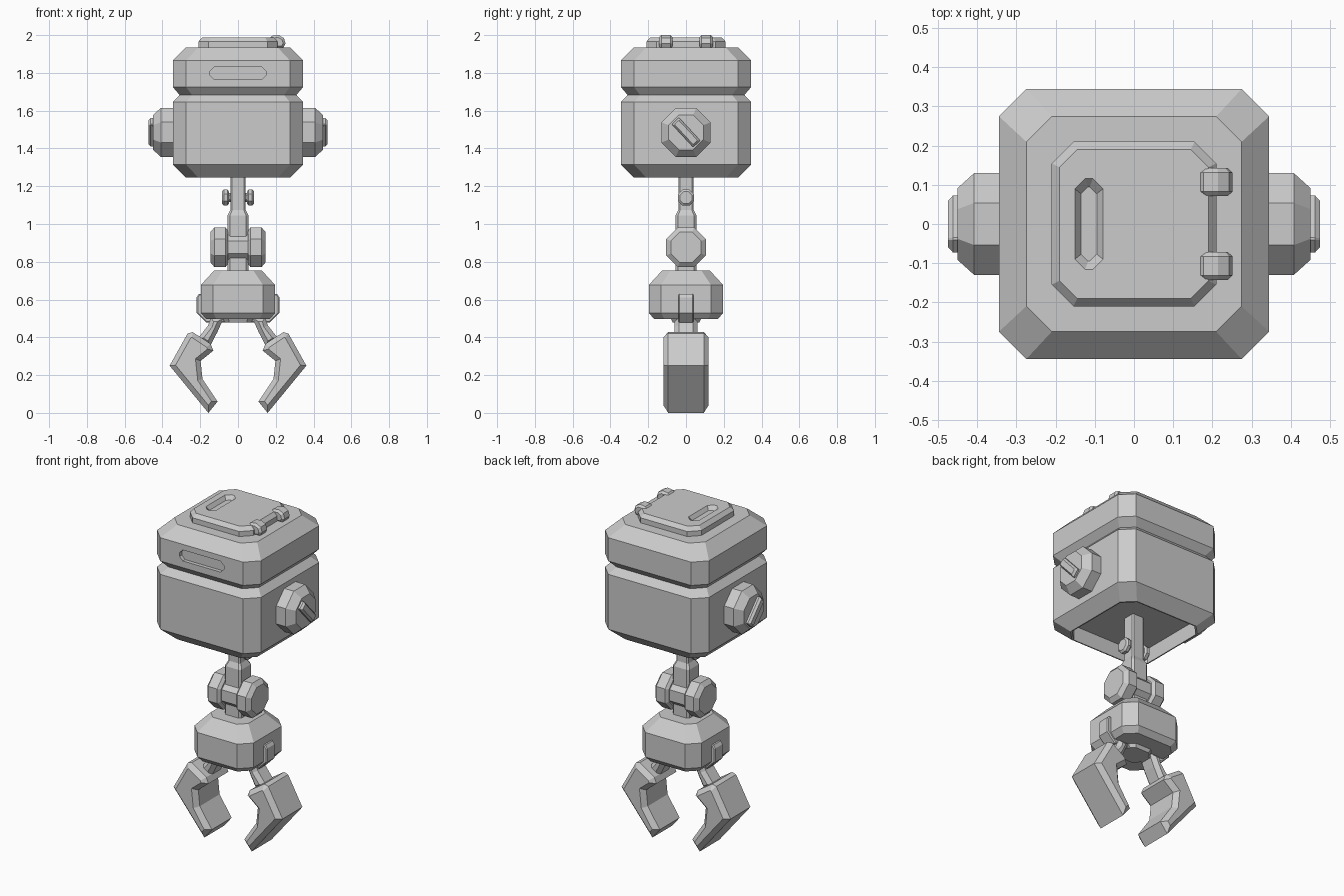
import bpy, bmesh, math
from mathutils import Matrix, Vector

cube = bpy.data.objects.get("Cube")
if cube:
    bpy.data.objects.remove(cube, do_unlink=True)

GREY = (0.6, 0.6, 0.6, 1.0)
mat = bpy.data.materials.new("light_grey")
mat.use_nodes = True
mat.diffuse_color = GREY
mat.node_tree.nodes["Principled BSDF"].inputs["Base Color"].default_value = GREY

FLIP = Matrix.Scale(-1, 4, Vector((1, 0, 0)))
ALONG_X = Matrix.Rotation(math.pi / 2, 4, 'Y')
ALONG_Y = Matrix.Rotation(math.pi / 2, 4, 'X')   # loft z -> -y, loft y -> z
REG = 2 - math.sqrt(2)                            # corner cut of a regular octagon


def finish(name, bm, matrix):
    """Turn a bmesh into a flat-shaded object."""
    bmesh.ops.transform(bm, matrix=matrix, verts=bm.verts)
    bmesh.ops.recalc_face_normals(bm, faces=bm.faces)
    me = bpy.data.meshes.new(name)
    bm.to_mesh(me)
    bm.free()
    me.materials.append(mat)
    ob = bpy.data.objects.new(name, me)
    bpy.context.collection.objects.link(ob)
    return ob


def loft(name, rings, matrix=Matrix()):
    """Stack cut-corner rectangles: (half x, half y, corner cut, z)."""
    bm = bmesh.new()
    prev = None
    for hx, hy, c, z in rings:
        pts = [(hx, c - hy), (hx, hy - c), (hx - c, hy), (c - hx, hy),
               (-hx, hy - c), (-hx, c - hy), (c - hx, -hy), (hx - c, -hy)]
        ring = [bm.verts.new((x, y, z)) for x, y in pts]
        if prev:
            for i in range(8):
                j = (i + 1) % 8
                bm.faces.new((prev[i], prev[j], ring[j], ring[i]))
        else:
            bm.faces.new(ring[::-1])
        prev = ring
    bm.faces.new(prev)
    return finish(name, bm, matrix)


def slab(name, profile, half, bevel, matrix=Matrix()):
    """Extrude an x-z outline to y = +-half and chamfer the rims."""
    bm = bmesh.new()
    a = [bm.verts.new((x, -half, z)) for x, z in profile]
    b = [bm.verts.new((x, half, z)) for x, z in profile]
    caps = [bm.faces.new(a), bm.faces.new(b[::-1])]
    n = len(a)
    for i in range(n):
        j = (i + 1) % n
        bm.faces.new((a[i], b[i], b[j], a[j]))
    bmesh.ops.recalc_face_normals(bm, faces=bm.faces)
    rims = list({e for f in caps for e in f.edges})
    bmesh.ops.bevel(bm, geom=rims, offset=bevel, segments=1, affect='EDGES')
    return finish(name, bm, matrix)


def cut(target, cutter):
    """Carve the cutter out of the target and discard it."""
    cutter.hide_render = True
    mod = target.modifiers.new("recess", 'BOOLEAN')
    mod.operation = 'DIFFERENCE'
    mod.solver = 'EXACT'
    mod.object = cutter
    bpy.context.view_layer.objects.active = target
    bpy.ops.object.modifier_apply(modifier=mod.name)
    bpy.data.objects.remove(cutter, do_unlink=True)


def octa(r, z):
    return (r, r, r * REG, z)


def sq(h, c, z):
    return (h, h, c, z)


# Housing with an open underside
body = loft("lower_housing", [sq(.275, .065, 1.245), sq(.345, .07, 1.315),
                              sq(.345, .07, 1.645), sq(.308, .065, 1.685)])
cut(body, loft("cavity_cutter", [sq(.268, .065, 1.2), sq(.268, .065, 1.335)]))

# Upper housing with a front slot
upper = loft("upper_housing", [sq(.308, .065, 1.682), sq(.345, .07, 1.725),
                               sq(.345, .07, 1.865), sq(.275, .065, 1.935)])
cut(upper, loft("slot_cutter", [(.147, .033, .022, -.022), (.147, .033, .022, .05)],
                Matrix.Translation((0, -.345, 1.798)) @ ALONG_Y))

# Lid with a grip recess
lid = loft("lid", [sq(.21, .055, 1.93), sq(.21, .055, 1.965), sq(.19, .045, 1.987)])
cut(lid, loft("grip_cutter", [(.02, .095, .018, 1.965), (.036, .116, .026, 1.987),
                              (.036, .116, .026, 2.02)],
              Matrix.Translation((-.115, 0, 0))))

# Lid hinges
HINGE = [(.16, 1.975), (.178, 1.996), (.215, 2.0), (.243, 1.985),
         (.252, 1.955), (.238, 1.93), (.16, 1.93)]
for label, y in (("back", .107), ("front", -.107)):
    slab(label + "_hinge", HINGE, .036, .012, Matrix.Translation((0, y, 0)))

# Side knobs with a tilted turn bar
for label, side in (("left", Matrix()), ("right", FLIP)):
    at = side @ Matrix.Translation((0, 0, 1.485)) @ ALONG_X
    loft(label + "_knob", [octa(.13, .33), octa(.13, .408), octa(.092, .45)], at)
    tilt = at @ Matrix.Rotation(math.radians(-47), 4, 'Z')
    loft(label + "_knob_bar", [(.026, .083, .004, .44), (.026, .083, .004, .462),
                               (.016, .073, .003, .475)], tilt)

# Arm shaft and cross bolt
loft("arm_shaft", [sq(.04, .008, 1.05), sq(.04, .008, 1.336)])
loft("bolt_pin", [octa(.024, -.08), octa(.024, .08)],
     Matrix.Translation((0, 0, 1.14)) @ ALONG_X)
for label, side in (("left", Matrix()), ("right", FLIP)):
    loft(label + "_bolt_head", [octa(.032, .048), octa(.043, .056),
                                octa(.043, .075), octa(.032, .085)],
         side @ Matrix.Translation((0, 0, 1.14)) @ ALONG_X)

# Elbow joint
loft("elbow_block", [sq(.055, .012, .86), sq(.055, .012, 1.045), sq(.04, .01, 1.075)])
loft("elbow_drum", [octa(.08, -.07), octa(.08, .07)],
     Matrix.Translation((0, 0, .877)) @ ALONG_X)
for label, side in (("left", Matrix()), ("right", FLIP)):
    loft(label + "_elbow_disc", [octa(.088, .052), octa(.105, .066),
                                 octa(.105, .125), octa(.08, .146)],
         side @ Matrix.Translation((0, 0, .877)) @ ALONG_X)
loft("wrist_neck", [sq(.055, .012, .74), sq(.055, .012, .87)])

# Palm
loft("palm", [sq(.17, .055, .498), sq(.197, .065, .53), sq(.197, .065, .677),
              sq(.125, .045, .755)])
loft("palm_base", [sq(.07, .025, .478), sq(.085, .03, .51)])

# Grippers: bracket, link and claw on each side
BRACKET = [(.18, .63), (.207, .63), (.219, .612), (.219, .53), (.168, .478),
           (.07, .478), (.07, .51), (.18, .51)]
LINK = [(.075, .505), (.145, .505), (.157, .465), (.215, .39), (.15, .35), (.108, .43)]
CLAW = [(.267, .42), (.362, .25), (.157, 0), (.108, .06), (.188, .18), (.198, .275),
        (.13, .33), (.145, .365), (.24, .428)]
for label, side in (("left", Matrix()), ("right", FLIP)):
    slab(label + "_bracket", BRACKET, .04, .006, side)
    slab(label + "_link", LINK, .06, .022, side)
    slab(label + "_claw", CLAW, .12, .026, side)
